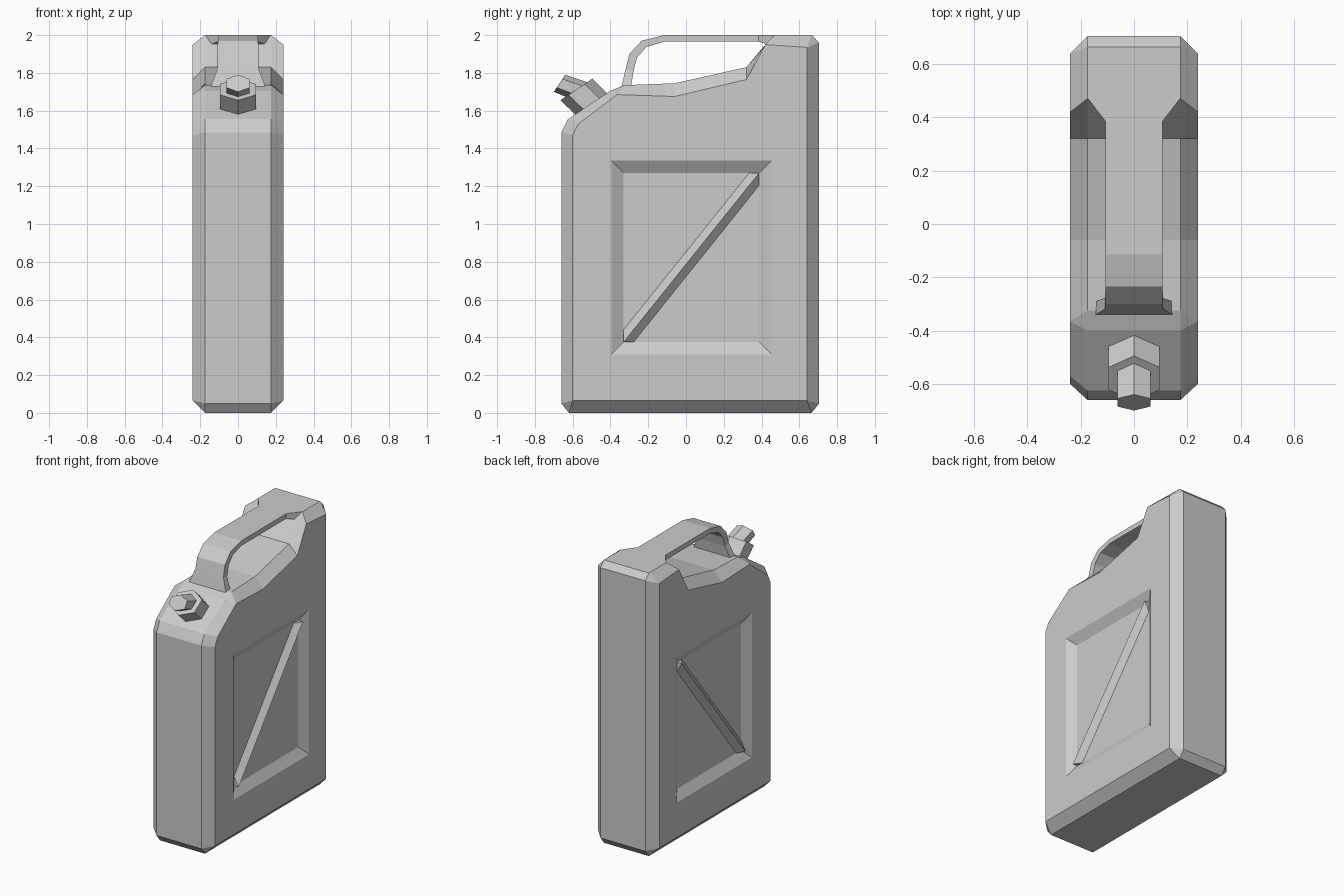
import bpy, bmesh
from mathutils import Vector

if "Cube" in bpy.data.objects:
    bpy.data.objects.remove(bpy.data.objects["Cube"])


def make(name, verts, faces):
    me = bpy.data.meshes.new(name)
    me.from_pydata([tuple(v) for v in verts], [], faces)
    bm = bmesh.new()
    bm.from_mesh(me)
    bmesh.ops.remove_doubles(bm, verts=bm.verts, dist=0.0005)
    bmesh.ops.recalc_face_normals(bm, faces=bm.faces)
    bm.to_mesh(me)
    bm.free()
    ob = bpy.data.objects.new(name, me)
    bpy.context.collection.objects.link(ob)
    return ob


def loft(name, rings):
    """Skin equal-length rings and cap both ends."""
    n = len(rings[0])
    verts = [v for r in rings for v in r]
    faces = [(i * n + j, i * n + (j + 1) % n, (i + 1) * n + (j + 1) % n, (i + 1) * n + j)
             for i in range(len(rings) - 1) for j in range(n)]
    faces += [tuple(range(n)), tuple(range(len(verts) - n, len(verts)))]
    return make(name, verts, faces)


def ring_x(x, prof):
    return [(x, y, z) for y, z in prof]


def mirror_x(ob):
    ob.modifiers.new("mirror", 'MIRROR').use_mirror_merge = False


# Can body: wide centre profile, smaller side profile, chamfer between
outer = [(-.62, 0), (.665, 0), (.705, .05), (.705, 1.96), (.665, 2), (.47, 2),
         (.32, 1.83), (-.06, 1.745), (-.325, 1.735), (-.40, 1.705),
         (-.625, 1.555), (-.66, 1.485), (-.66, .05)]
inner = [(-.60, .065), (.64, .065), (.64, .065), (.64, 1.935), (.64, 1.935), (.42, 1.95),
         (.32, 1.765), (-.06, 1.675), (-.365, 1.685), (-.365, 1.685),
         (-.57, 1.53), (-.60, 1.47), (-.60, .065)]
body = loft("can_body", [ring_x(-.24, inner), ring_x(-.175, outer),
                         ring_x(.175, outer), ring_x(.24, inner)])

# Recessed side panels, cut with a tapered block on each side
DEPTH = .04


def rect(x, grow):
    y0, y1, z0, z1 = -.33 - grow, .387 + grow, .375 - grow, 1.27 + grow
    return [(x, y0, z0), (x, y1, z0), (x, y1, z1), (x, y0, z1)]


cutter = loft("panel_cutter", [rect(.24 - DEPTH, 0), rect(.24 + DEPTH, .13)])
mirror_x(cutter)
cutter.hide_render = True
cutter.hide_viewport = True
cut = body.modifiers.new("panels", 'BOOLEAN')
cut.operation = 'DIFFERENCE'
cut.solver = 'EXACT'
cut.object = cutter

# Diagonal stiffening ridge in each panel
xb, xc = .24 - DEPTH - .005, .236
base = [(-.33, .375), (-.27, .375), (.387, 1.195), (.387, 1.27), (.327, 1.27), (-.33, .45)]
verts = ring_x(xb, base) + [(xc, -.33, .375), (xc, .387, 1.27)]
ridge = make("diagonal_ridge", verts,
             [(0, 1, 2, 3, 4, 5), (1, 2, 7, 6), (4, 5, 6, 7),
              (0, 1, 6), (5, 0, 6), (2, 3, 7), (3, 4, 7)])
mirror_x(ridge)

# Carrying handle: flared foot, bent strap, flared join to the rear shoulder
sections = [((-.347, 1.70), (-.295, 1.70), .155), ((-.32, 1.82), (-.278, 1.81), .11),
            ((-.30, 1.90), (-.26, 1.88), .108), ((-.235, 1.97), (-.21, 1.937), .107),
            ((-.115, 2), (-.115, 1.965), .107), ((.385, 2), (.385, 1.965), .107),
            ((.473, 2), (.473, 1.94), .175)]
loft("handle", [[(-w, *o), (w, *o), (w, *i), (-w, *i)] for o, i, w in sections])

# Six-sided neck with a smaller bent spout
COS = [1, .5, -.5, -1, -.5, .5]
SIN = [0, 1, 1, 0, -1, -1]


def hexagon(low, high, half_width):
    a, b = Vector((0, *low)), Vector((0, *high))
    mid, u = (a + b) / 2, (b - a) / 2
    return [mid + u * c + Vector((half_width * s, 0, 0)) for c, s in zip(COS, SIN)]


loft("spout_cap", [hexagon((-.565, 1.56), (-.395, 1.67), .095),
                   hexagon((-.665, 1.655), (-.495, 1.77), .095),
                   hexagon((-.637, 1.674), (-.523, 1.751), .062),
                   hexagon((-.70, 1.70), (-.64, 1.79), .062)])
